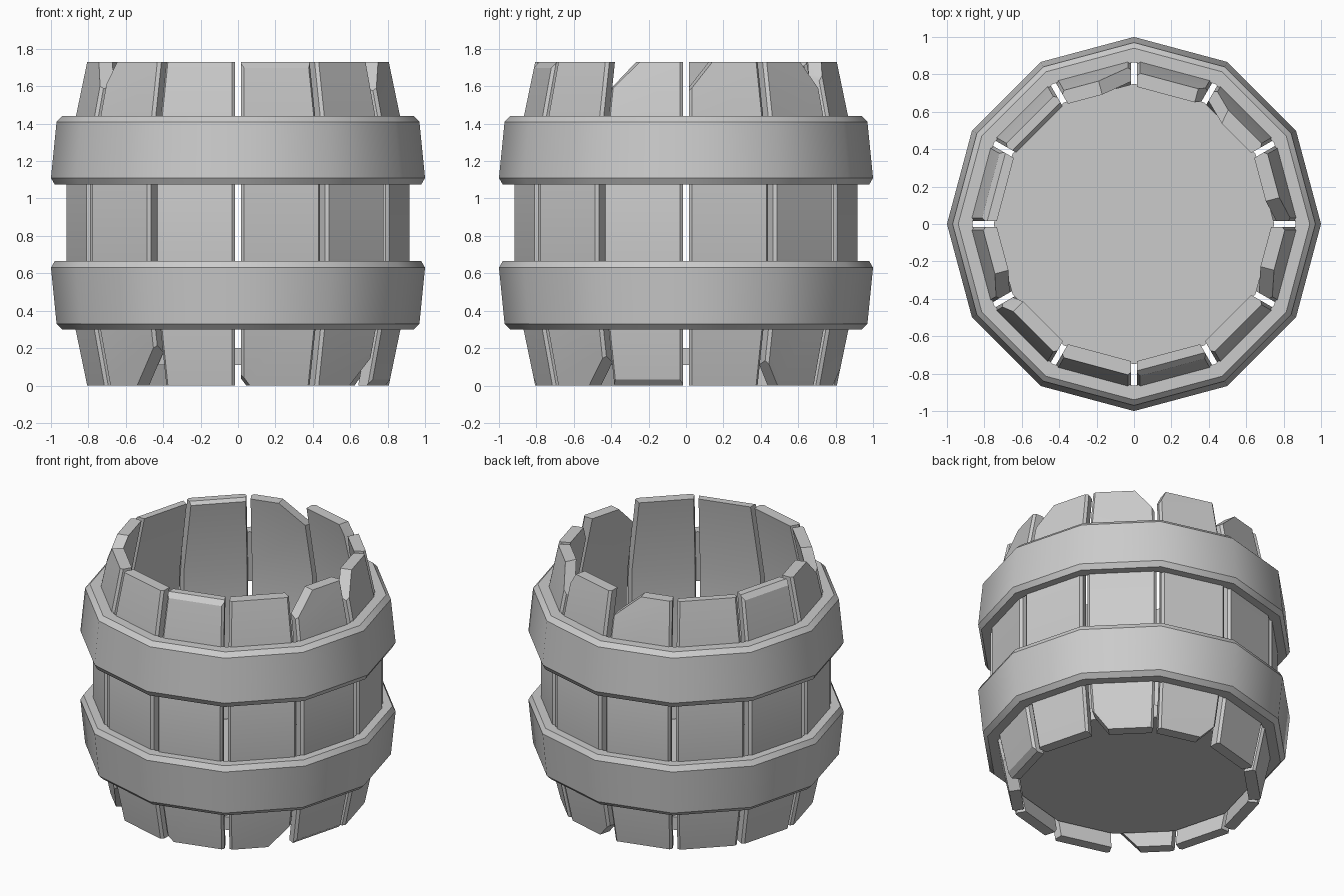
import bpy, bmesh, math
from mathutils import Vector

cube = bpy.data.objects.get("Cube")
if cube:
    bpy.data.objects.remove(cube, do_unlink=True)

SIDES = 12
STEP = 2 * math.pi / SIDES
APOTHEM = math.cos(STEP / 2)
HEIGHT = 1.73

grey = bpy.data.materials.new("plain grey")
grey.use_nodes = True
colour = (0.6, 0.6, 0.6, 1)
grey.diffuse_color = colour
grey.node_tree.nodes["Principled BSDF"].inputs["Base Color"].default_value = colour


def make_object(name, bm, angle=0):
    bmesh.ops.recalc_face_normals(bm, faces=bm.faces)
    mesh = bpy.data.meshes.new(name)
    bm.to_mesh(mesh)
    bm.free()
    mesh.materials.append(grey)
    obj = bpy.data.objects.new(name, mesh)
    bpy.context.collection.objects.link(obj)
    obj.rotation_euler.z = angle
    bpy.ops.object.select_all(action='DESELECT')
    obj.select_set(True)
    bpy.context.view_layer.objects.active = obj
    bpy.ops.object.shade_smooth_by_angle(angle=math.radians(32))
    return obj


def bridge(bm, a, b):
    for i in range(len(a)):
        j = (i + 1) % len(a)
        bm.faces.new((a[i], a[j], b[j], b[i]))


def slice_off(bm, point, normal):
    """Remove everything beyond a plane and cap the cut."""
    bmesh.ops.bisect_plane(bm, geom=bm.verts[:] + bm.edges[:] + bm.faces[:],
                           plane_co=point, plane_no=normal, clear_outer=True)
    open_edges = [e for e in bm.edges if e.is_boundary]
    bmesh.ops.holes_fill(bm, edges=open_edges, sides=0)


# Bent plank: local x points outward, y along the rim
STAVE_PROFILE = [(0, 0.815), (0.53, 0.925), (1.2, 0.925), (HEIGHT, 0.815)]
THICK, GAP, CHAMFER = 0.075, 0.016, 0.018


def half_width(r):
    return r * math.tan(STEP / 2) - GAP


def build_stave(index, chips, trims):
    bm = bmesh.new()
    rings = []
    for z, corner in STAVE_PROFILE:
        r = corner * APOTHEM
        half = [(r - THICK, half_width(r - THICK)),
                (r - CHAMFER, half_width(r - CHAMFER)),
                (r, half_width(r) - CHAMFER)]
        section = half + [(x, -y) for x, y in reversed(half)]
        rings.append([bm.verts.new((x, y, z)) for x, y in section])
    for low, high in zip(rings, rings[1:]):
        bridge(bm, low, high)
    bm.faces.new(rings[0])
    bm.faces.new(rings[-1])
    # Broken corners and worn rims
    rim = STAVE_PROFILE[0][1] * APOTHEM
    for end, side, dt, dz, tilt in chips:
        z = HEIGHT if end > 0 else 0
        point = Vector((rim, side * (half_width(rim) - dt), z))
        slice_off(bm, point, Vector((tilt, side * dz, end * dt)).normalized())
    for end, direction in trims:
        x = rim if direction > 0 else rim - THICK
        z = HEIGHT - 0.025 if end > 0 else 0.025
        slice_off(bm, Vector((x, 0, z)), Vector((direction, 0, end)).normalized())
    make_object(f"stave_{index + 1}", bm, (index + 0.5) * STEP)


# Per plank: (top or bottom, side, width, height, outward tilt)
CHIPS = {
    0: [(1, -1, 0.13, 0.15, 0)],
    1: [(1, 1, 0.12, 0.17, -0.06), (-1, -1, 0.1, 0.13, 0)],
    2: [(1, -1, 0.05, 0.1, 0), (-1, 1, 0.1, 0.1, 0)],
    3: [(1, -1, 0.18, 0.15, 0)],
    6: [(1, 1, 0.13, 0.14, 0)],
    7: [(1, -1, 0.07, 0.14, 0), (-1, 1, 0.17, 0.2, 0.04)],
    9: [(-1, -1, 0.05, 0.06, 0)],
    10: [(-1, 1, 0.14, 0.15, 0.03)],
    11: [(1, -1, 0.15, 0.15, 0)],
}
# Per plank: (top or bottom, outer or inner edge)
TRIMS = {4: [(1, -1)], 5: [(1, 1)], 9: [(1, 1)], 11: [(-1, 1)]}

for i in range(SIDES):
    build_stave(i, CHIPS.get(i, []), TRIMS.get(i, []))


# Hoops: the upper one is the lower one flipped about mid height
HOOP_PROFILE = [(0.865, 0.30), (0.94, 0.30), (0.97, 0.33), (1.0, 0.63),
                (0.98, 0.665), (0.91, 0.665)]


def build_hoop(name, flip):
    bm = bmesh.new()
    rings = []
    for k in range(SIDES):
        c, s = math.cos(k * STEP), math.sin(k * STEP)
        rings.append([bm.verts.new((r * c, r * s, HEIGHT + 0.01 - z if flip else z))
                      for r, z in HOOP_PROFILE])
    for k in range(SIDES):
        bridge(bm, rings[k], rings[(k + 1) % SIDES])
    make_object(name, bm)


build_hoop("lower_hoop", False)
build_hoop("upper_hoop", True)

# Floor disc
bm = bmesh.new()
rings = [[bm.verts.new((0.75 * math.cos(k * STEP), 0.75 * math.sin(k * STEP), z))
          for k in range(SIDES)] for z in (0.11, 0.2)]
bridge(bm, *rings)
for ring in rings:
    bm.faces.new(ring)
make_object("floor_disc", bm)
